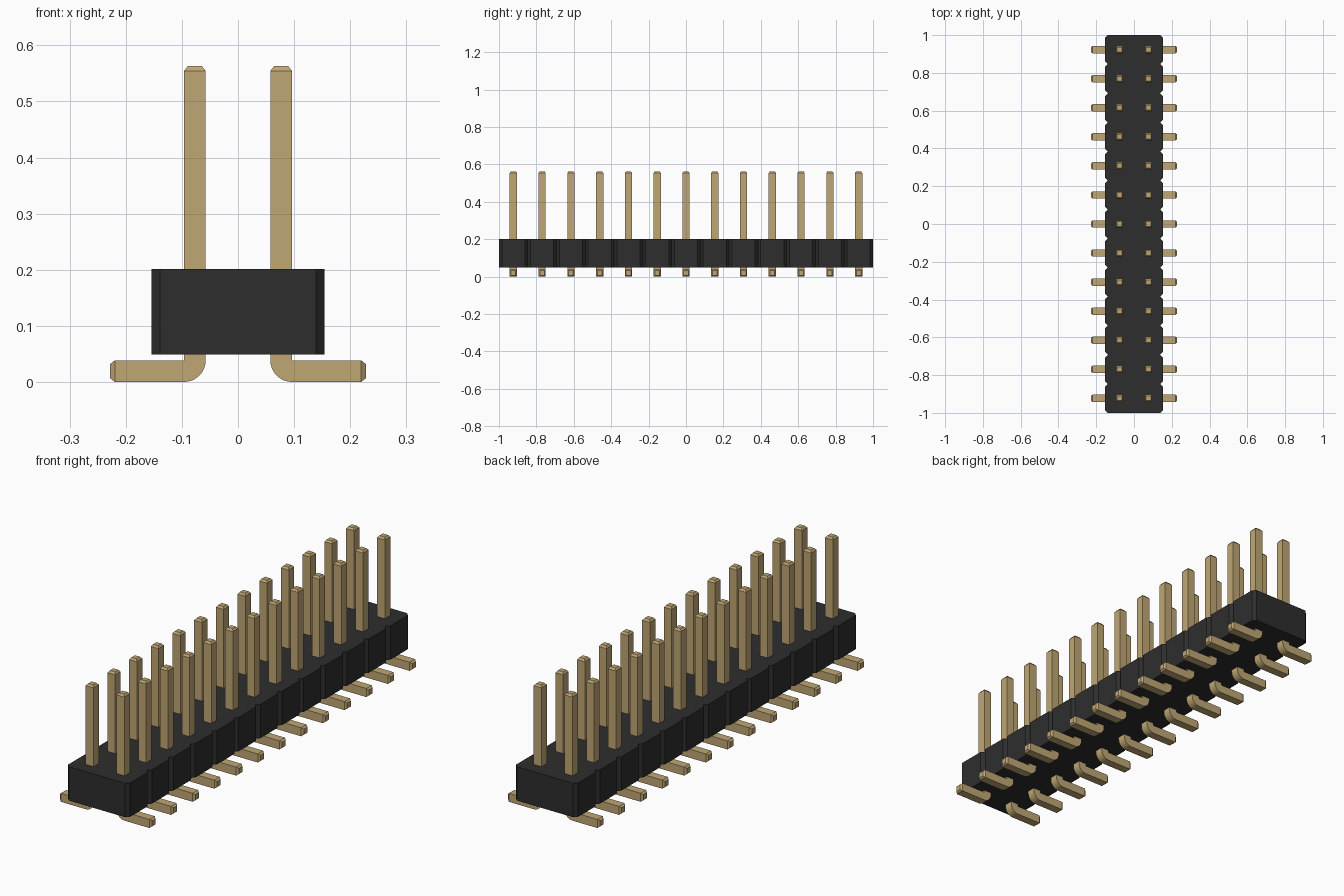
import bpy, bmesh, math

cube = bpy.data.objects.get("Cube")
if cube:
    bpy.data.objects.remove(cube, do_unlink=True)

COUNT = 13
PITCH = 2 / COUNT
HALF = PITCH / 2
CHAMFER = 0.015
BODY_BOTTOM, BODY_TOP = 0.049, 0.201
PIN = 0.0385                 # square pin thickness
PIN_X = HALF
PIN_TOP, FOOT_END = 0.563, 0.228
TAPER, TIP = 0.0085, 0.0125  # tip length and tip half width


def material(name, colour, roughness):
    m = bpy.data.materials.new(name)
    m.use_nodes = True
    m.diffuse_color = (*colour, 1)
    bsdf = m.node_tree.nodes["Principled BSDF"]
    bsdf.inputs["Base Color"].default_value = (*colour, 1)
    bsdf.inputs["Roughness"].default_value = roughness
    return m


def finish(bm, name, mat):
    bmesh.ops.recalc_face_normals(bm, faces=bm.faces)
    mesh = bpy.data.meshes.new(name)
    bm.to_mesh(mesh)
    bm.free()
    mesh.materials.append(mat)
    return mesh


def add_object(name, mesh):
    ob = bpy.data.objects.new(name, mesh)
    bpy.context.collection.objects.link(ob)
    return ob


black = material("black plastic", (0.027, 0.027, 0.027), 0.6)
gold = material("dull gold", (0.53, 0.39, 0.175), 0.5)

# Housing: one outline with chamfered notches between segments, extruded upward
side = []
for i in range(COUNT):
    y = -1 + i * PITCH
    side += [(PITCH - CHAMFER, y), (PITCH, y + CHAMFER),
             (PITCH, y + PITCH - CHAMFER)]
side.append((PITCH - CHAMFER, 1))
outline = side + [(-x, -y) for x, y in side]
bm = bmesh.new()
base = bm.faces.new([bm.verts.new((x, y, BODY_BOTTOM)) for x, y in outline])
top = bmesh.ops.extrude_face_region(bm, geom=[base])["geom"]
bmesh.ops.translate(bm, vec=(0, 0, BODY_TOP - BODY_BOTTOM),
                    verts=[v for v in top if isinstance(v, bmesh.types.BMVert)])
if base.is_valid and len([f for f in bm.faces if len(f.verts) == len(outline)]) < 2:
    bm.faces.new([v for v in base.verts])
add_object("housing", finish(bm, "housing", black))

# Pin: square rings swept down the post, around the bend and along the foot
h = PIN / 2
inner, outer = PIN_X + h, PIN_X - h
rings = [((PIN_X - TIP, PIN_TOP), (PIN_X + TIP, PIN_TOP), TIP),
         ((outer, PIN_TOP - TAPER), (inner, PIN_TOP - TAPER), h)]
STEPS = 8
for i in range(STEPS + 1):
    a = math.pi / 2 * i / STEPS
    rings.append(((inner - PIN * math.cos(a), PIN - PIN * math.sin(a)),
                  (inner, PIN), h))
rings += [((FOOT_END - TAPER, 0), (FOOT_END - TAPER, PIN), h),
          ((FOOT_END, h - TIP), (FOOT_END, h + TIP), TIP)]

bm = bmesh.new()
loops = []
for (ax, az), (bx, bz), w in rings:
    loops.append([bm.verts.new(p) for p in
                  ((ax, -w, az), (bx, -w, bz), (bx, w, bz), (ax, w, az))])
for p, q in zip(loops, loops[1:]):
    for k in range(4):
        n = (k + 1) % 4
        bm.faces.new((p[k], p[n], q[n], q[k]))
bm.faces.new(loops[0])
bm.faces.new(loops[-1])
bmesh.ops.remove_doubles(bm, verts=bm.verts, dist=1e-5)
pin_mesh = finish(bm, "pin", gold)

# Two mirrored rows of pins sharing one mesh
for row, turn in (("left", 0), ("right", math.pi)):
    for i in range(COUNT):
        pin = add_object(f"{row}_pin_{i + 1}", pin_mesh)
        pin.location.y = -1 + (i + 0.5) * PITCH
        pin.rotation_euler.z = turn

# Smooth only the bend
bpy.ops.object.select_all(action="DESELECT")
pin.select_set(True)
bpy.context.view_layer.objects.active = pin
bpy.ops.object.shade_smooth_by_angle(angle=math.radians(20))
